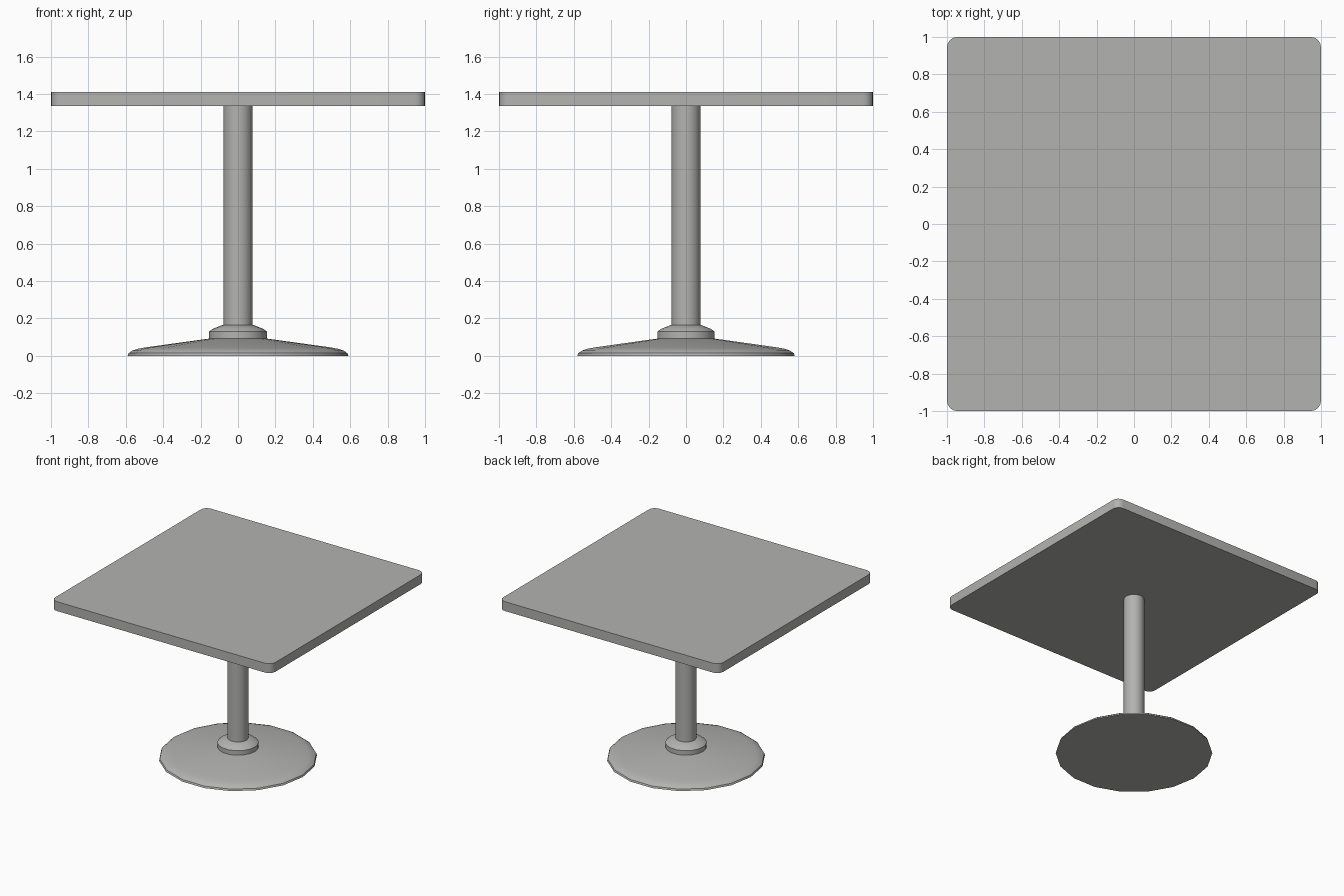
import bpy, bmesh, math

if "Cube" in bpy.data.objects:
    bpy.data.objects.remove(bpy.data.objects["Cube"])

SIDES = 18
grey = bpy.data.materials.new("warm grey")
grey.diffuse_color = (0.45, 0.45, 0.435, 1)
grey.use_nodes = True
grey.node_tree.nodes["Principled BSDF"].inputs["Base Color"].default_value = grey.diffuse_color


def finish(name, bm, angle):
    bmesh.ops.recalc_face_normals(bm, faces=bm.faces[:])
    mesh = bpy.data.meshes.new(name)
    bm.to_mesh(mesh)
    bm.free()
    mesh.materials.append(grey)
    ob = bpy.data.objects.new(name, mesh)
    bpy.context.collection.objects.link(ob)
    bpy.ops.object.select_all(action='DESELECT')
    ob.select_set(True)
    bpy.context.view_layer.objects.active = ob
    bpy.ops.object.shade_smooth_by_angle(angle=math.radians(angle))
    return ob


def lathe(name, profile, angle=35):
    """Closed solid of revolution from (radius, z) points, bottom to top."""
    bm = bmesh.new()
    rings = []
    for r, z in profile:
        rings.append([bm.verts.new((r * math.cos(2 * math.pi * i / SIDES),
                                    r * math.sin(2 * math.pi * i / SIDES), z))
                      for i in range(SIDES)])
    for a, b in zip(rings, rings[1:]):
        for i in range(SIDES):
            j = (i + 1) % SIDES
            bm.faces.new((a[i], a[j], b[j], b[i]))
    bm.faces.new(rings[0])
    bm.faces.new(rings[-1])
    return finish(name, bm, angle)


# Pedestal: shallow dished foot, collar and column
lathe("base", [(0.59, 0), (0.585, 0.014), (0.565, 0.028), (0.535, 0.038),
               (0.49, 0.046), (0.15, 0.093)])
lathe("collar", [(0.154, 0.09), (0.154, 0.13), (0.138, 0.143), (0.08, 0.166)])
lathe("column", [(0.078, 0.09), (0.078, 1.34)])

# Square top with rounded vertical corners
bm = bmesh.new()
bmesh.ops.create_cube(bm, size=1)
for v in bm.verts:
    v.co = (v.co.x * 2, v.co.y * 2, 1.335 if v.co.z < 0 else 1.412)
corners = [e for e in bm.edges if abs(e.verts[0].co.z - e.verts[1].co.z) > 0.01]
bmesh.ops.bevel(bm, geom=corners, offset=0.055, segments=4, profile=0.5,
                affect='EDGES')
finish("table_top", bm, 35)
